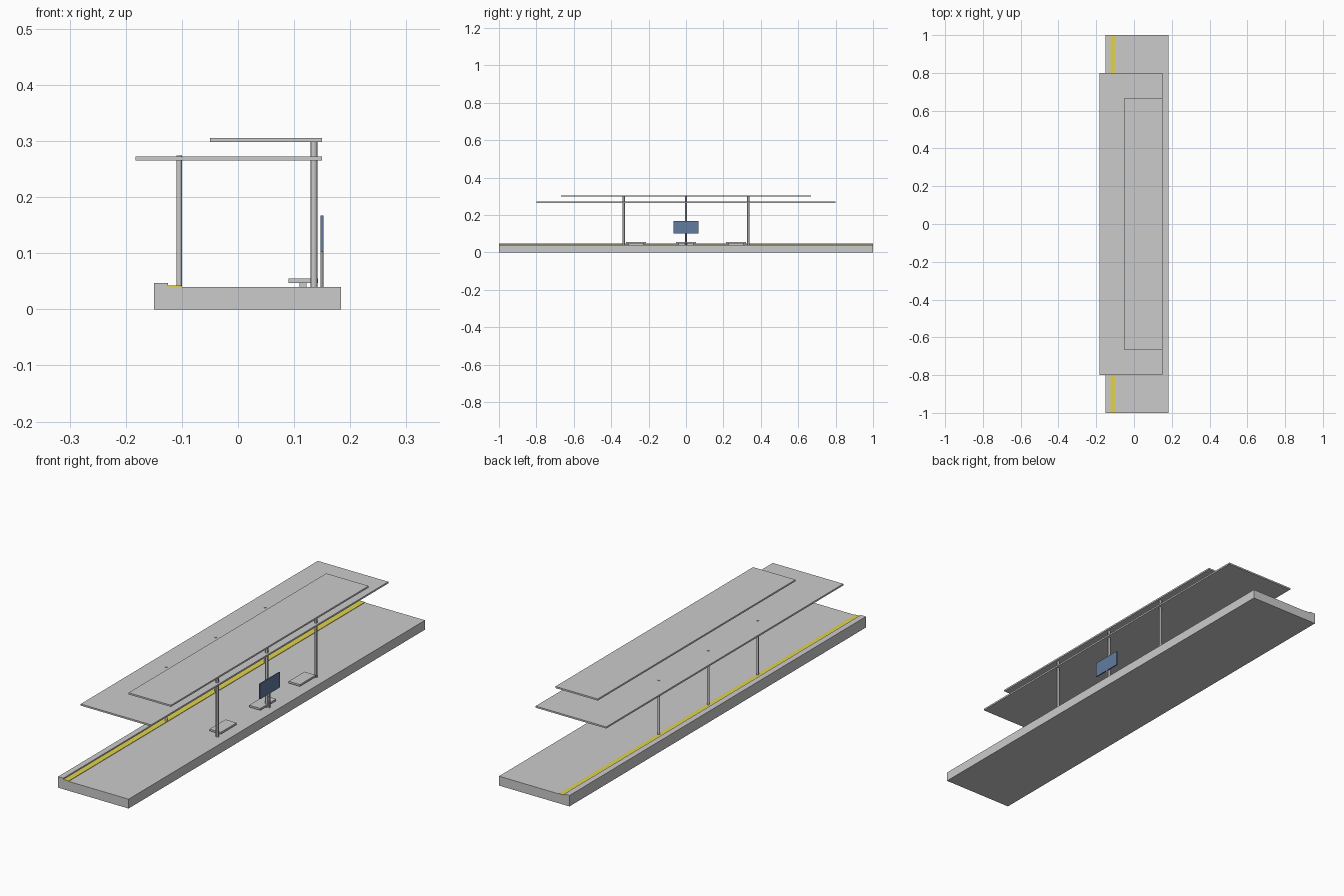
import bpy

if "Cube" in bpy.data.objects:
    bpy.data.objects.remove(bpy.data.objects["Cube"])


def material(name, color):
    m = bpy.data.materials.new(name)
    m.diffuse_color = color
    m.use_nodes = True
    m.node_tree.nodes["Principled BSDF"].inputs["Base Color"].default_value = m.diffuse_color
    return m


def box(name, lo, hi, mat=None):
    bpy.ops.mesh.primitive_cube_add(size=1, location=[(a + b) / 2 for a, b in zip(lo, hi)])
    o = bpy.context.object
    o.name = name
    o.scale = [b - a for a, b in zip(lo, hi)]
    bpy.ops.object.transform_apply(location=False, rotation=False, scale=True)
    if mat:
        o.data.materials.append(mat)
    return o


def post(name, x, y, z0, z1, r):
    bpy.ops.mesh.primitive_cylinder_add(vertices=12, radius=r, depth=z1 - z0,
                                        location=(x, y, (z0 + z1) / 2))
    o = bpy.context.object
    o.name = name
    bpy.ops.object.shade_smooth_by_angle()
    return o


yellow = material("safety_yellow", (0.75, 0.65, 0.08, 1))
blue = material("sign_blue", (0.12, 0.2, 0.35, 1))
TOP = 0.04

# Platform slab with raised edge and yellow safety line
box("platform", (-0.183, -1, 0), (0.15, 1, TOP)).location.x += 0.0333
box("platform_edge", (-0.15, -1, TOP), (-0.125, 1, 0.047))
box("safety_line", (-0.13, -1, TOP), (-0.1, 1, 0.042), yellow)

# Two-level canopy
box("lower_roof", (-0.183, -0.8, 0.265), (0.15, 0.8, 0.272))
box("upper_roof", (-0.05, -0.667, 0.298), (0.15, 0.667, 0.305))

# Three rows of supports and benches
for i in (-1, 0, 1):
    post("track_side_post", -0.105, i * 0.333, TOP, 0.274, 0.005)
    post("rear_post", 0.1355, i * 0.333, TOP, 0.299, 0.0065)
    y = i * 0.267
    box("bench_seat", (0.09, y - 0.0535, 0.047), (0.143, y + 0.0535, 0.055))
    box("bench_leg", (0.11, y - 0.04, TOP), (0.122, y + 0.04, 0.047))

# Information sign
post("sign_post", 0.1495, 0, TOP, 0.103, 0.0027)
box("sign_panel", (0.147, -0.067, 0.102), (0.152, 0.067, 0.167), blue)
